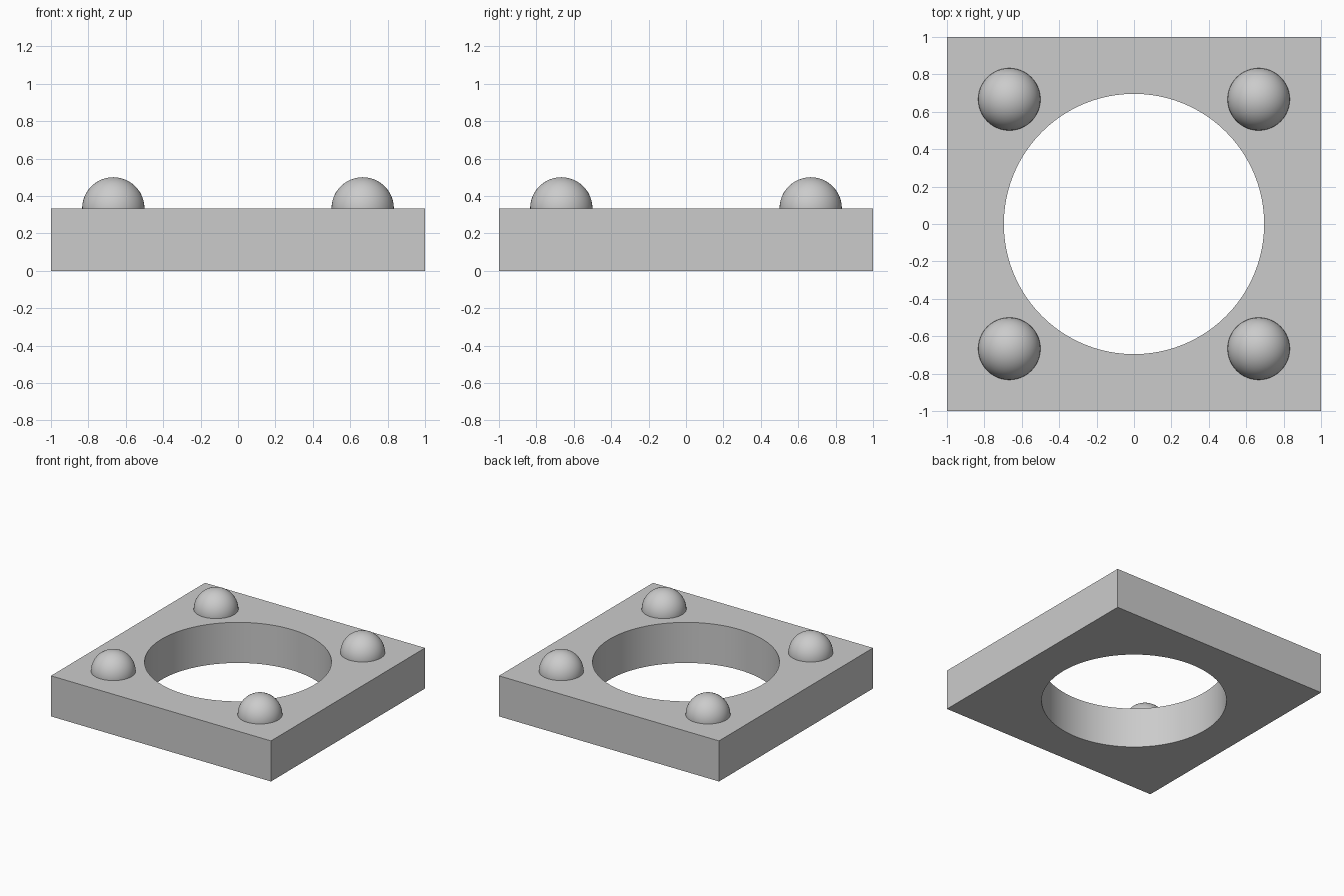
import bpy, bmesh
from math import cos, sin, pi, radians

if "Cube" in bpy.data.objects:
    bpy.data.objects.remove(bpy.data.objects["Cube"], do_unlink=True)

HEIGHT = 1 / 3
HOLE_RADIUS = 0.696
DOME_RADIUS = 1 / 6
DOME_OFFSET = 2 / 3
SEGMENTS = 96

grey = bpy.data.materials.new("light_grey")
grey.use_nodes = True
grey.diffuse_color = (0.6, 0.6, 0.6, 1)
grey.node_tree.nodes["Principled BSDF"].inputs["Base Color"].default_value = grey.diffuse_color


def finish(name, bm, location=(0, 0, 0)):
    """Turn a bmesh into a named, shaded object."""
    bmesh.ops.recalc_face_normals(bm, faces=bm.faces)
    mesh = bpy.data.meshes.new(name)
    bm.to_mesh(mesh)
    bm.free()
    mesh.materials.append(grey)
    obj = bpy.data.objects.new(name, mesh)
    obj.location = location
    bpy.context.collection.objects.link(obj)
    bpy.ops.object.select_all(action='DESELECT')
    obj.select_set(True)
    bpy.context.view_layer.objects.active = obj
    bpy.ops.object.shade_smooth_by_angle(angle=radians(30))
    return obj


# Square plate with a round through hole: a rectangular section swept around,
# its outer side pushed out to the square
bm = bmesh.new()
sections = []
for i in range(SEGMENTS):
    a = 2 * pi * i / SEGMENTS
    c, s = cos(a), sin(a)
    edge = 1 / max(abs(c), abs(s))
    corners = [(HOLE_RADIUS, 0), (edge, 0), (edge, HEIGHT), (HOLE_RADIUS, HEIGHT)]
    sections.append([bm.verts.new((r * c, r * s, z)) for r, z in corners])
for i, here in enumerate(sections):
    after = sections[(i + 1) % SEGMENTS]
    for j in range(4):
        k = (j + 1) % 4
        bm.faces.new((here[j], after[j], after[k], here[k]))
finish("plate", bm)

# Four corner domes, sunk slightly into the plate
for side, x in (("left", DOME_OFFSET), ("right", -DOME_OFFSET)):
    for end, y in (("front", -DOME_OFFSET), ("back", DOME_OFFSET)):
        bm = bmesh.new()
        bmesh.ops.create_uvsphere(bm, u_segments=48, v_segments=24, radius=DOME_RADIUS)
        bmesh.ops.bisect_plane(bm, geom=bm.verts[:] + bm.edges[:] + bm.faces[:],
                               plane_co=(0, 0, -0.01), plane_no=(0, 0, 1), clear_inner=True)
        bmesh.ops.holes_fill(bm, edges=[e for e in bm.edges if e.is_boundary])
        finish(f"{end}_{side}_dome", bm, (x, y, HEIGHT))
